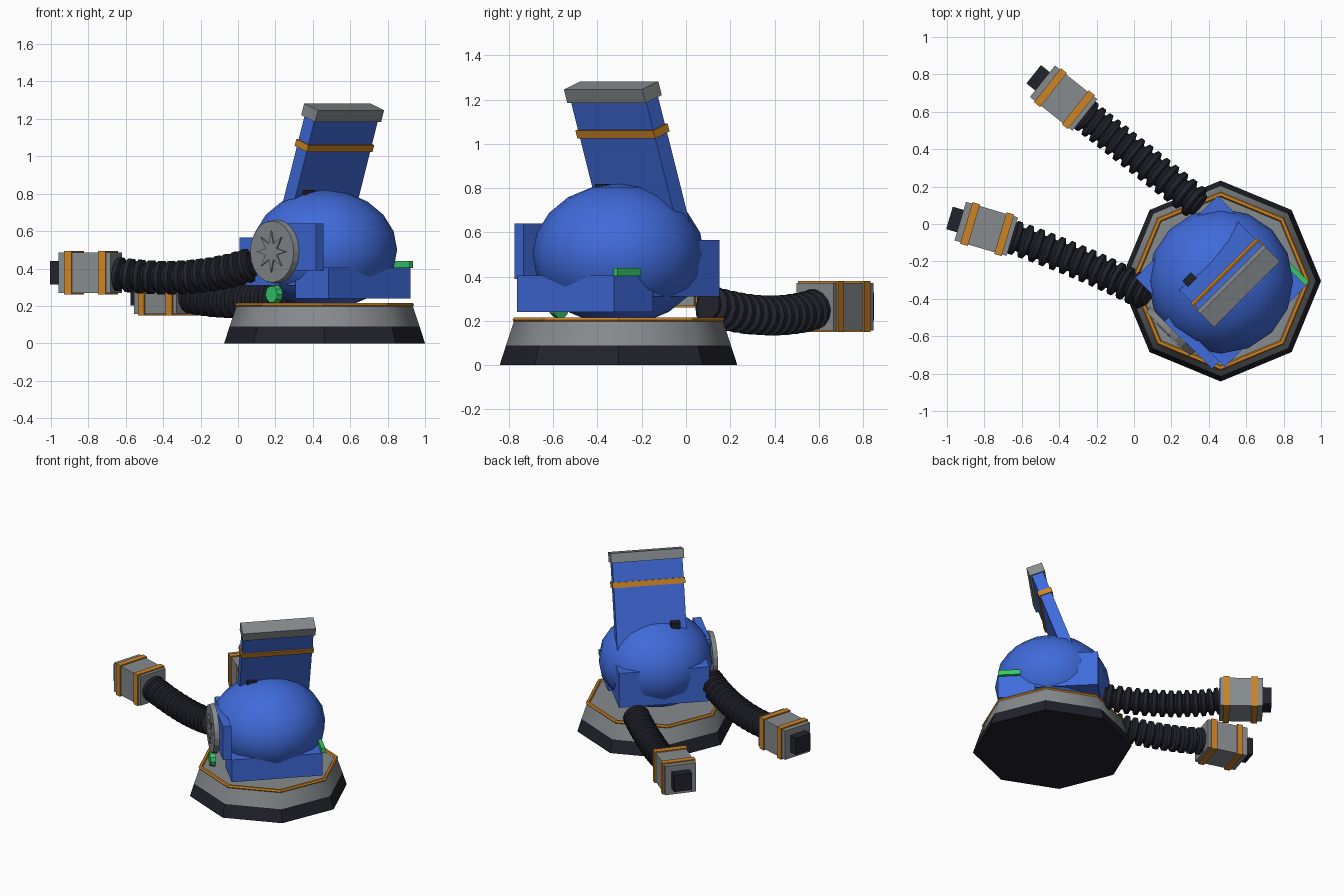
import bpy, bmesh, math
from mathutils import Matrix, Vector

cube = bpy.data.objects.get("Cube")
if cube:
    bpy.data.objects.remove(cube)


def material(name, rgb):
    m = bpy.data.materials.new(name)
    m.use_nodes = True
    m.diffuse_color = (*rgb, 1)
    m.node_tree.nodes["Principled BSDF"].inputs["Base Color"].default_value = (*rgb, 1)
    return m


BLUE = material("blue paint", (0.05, 0.145, 0.7))
GREY = material("grey metal", (0.24, 0.26, 0.27))
GOLD = material("orange trim", (0.6, 0.23, 0.02))
DARK = material("dark rubber", (0.016, 0.016, 0.026))
GREEN = material("green light", (0.035, 0.58, 0.14))

CENTRE = Matrix.Translation((0.463, -0.305, 0))
BODY = CENTRE @ Matrix.Rotation(math.radians(45), 4, 'Z')  # body faces its own -y


def finish(name, bm, mat, matrix=Matrix(), smooth=None):
    bmesh.ops.recalc_face_normals(bm, faces=bm.faces)
    mesh = bpy.data.meshes.new(name)
    bm.to_mesh(mesh)
    bm.free()
    mesh.materials.append(mat)
    ob = bpy.data.objects.new(name, mesh)
    bpy.context.collection.objects.link(ob)
    ob.matrix_world = matrix
    if smooth:
        bpy.ops.object.select_all(action='DESELECT')
        ob.select_set(True)
        bpy.context.view_layer.objects.active = ob
        bpy.ops.object.shade_smooth_by_angle(angle=math.radians(smooth))
    return ob


def box(name, size, loc, mat, frame=BODY, tilt=0):
    bm = bmesh.new()
    bmesh.ops.create_cube(bm, size=1, matrix=Matrix.Diagonal((*size, 1)))
    return finish(name, bm, mat,
                  frame @ Matrix.Translation(loc) @ Matrix.Rotation(tilt, 4, 'X'))


def cone(name, r1, r2, depth, loc, mat, sides, frame=BODY, turn=Matrix(), smooth=None):
    bm = bmesh.new()
    bmesh.ops.create_cone(bm, cap_ends=True, segments=sides,
                          radius1=r1, radius2=r2, depth=depth)
    return finish(name, bm, mat, frame @ Matrix.Translation(loc) @ turn, smooth)


def loft(rings, closed=False):
    """Skin a list of point rings; closed joins the last ring to the first."""
    bm = bmesh.new()
    loops = [[bm.verts.new(p) for p in ring] for ring in rings]
    n = len(loops[0])
    pairs = list(zip(loops, loops[1:])) + ([(loops[-1], loops[0])] if closed else [])
    for a, b in pairs:
        for i in range(n):
            j = (i + 1) % n
            bm.faces.new((a[i], a[j], b[j], b[i]))
    if not closed:
        bm.faces.new(loops[0])
        bm.faces.new(loops[-1])
    return bm


def circle(radius, z, sides):
    return [Vector((radius * math.cos(math.tau * i / sides),
                    radius * math.sin(math.tau * i / sides), z)) for i in range(sides)]


# Eight-sided stand
cone("stand_foot", 0.537, 0.508, 0.09, (0, 0, 0.045), DARK, 8, CENTRE)
cone("stand_skirt", 0.508, 0.47, 0.115, (0, 0, 0.1475), GREY, 8, CENTRE, smooth=50)
ring = [circle(r, z, 8) for r, z in ((0.479, 0.205), (0.472, 0.216), (0.456, 0.216),
                                     (0.449, 0.205), (0.456, 0.196), (0.472, 0.196))]
finish("stand_trim", loft(ring, closed=True), GOLD, CENTRE)

# Rounded shell
bm = bmesh.new()
bmesh.ops.create_uvsphere(bm, u_segments=16, v_segments=10, radius=1,
                          matrix=Matrix.Diagonal((0.388, 0.388, 0.32, 1)))
finish("shell", bm, BLUE, BODY @ Matrix.Translation((0, 0, 0.5)), smooth=60)

# Blocks around the shell
box("front_block", (0.62, 0.25, 0.165), (0, -0.215, 0.3225), BLUE)
box("back_block", (0.62, 0.42, 0.255), (0, 0.125, 0.4375), BLUE)
box("side_panel", (0.057, 0.36, 0.25), (-0.335, -0.12, 0.515), BLUE)

# Round side plate with a star, and a small lamp below it
sideways = Matrix.Rotation(math.radians(-90), 4, 'Y')
cone("side_disc", 0.172, 0.165, 0.034, (-0.381, 0, 0.49), GREY, 20, turn=sideways)
star = [[Vector((r * math.cos(k * math.pi / 8), r * math.sin(k * math.pi / 8), z))
         for k in range(16) for r in ((0.11, 0.045)[k % 2],)] for z in (0, 0.008)]
finish("disc_star", loft(star), GREY, BODY @ Matrix.Translation((-0.398, 0, 0.49)) @ sideways)
cone("side_lamp", 0.052, 0.045, 0.035, (-0.385, 0, 0.262), GREEN, 10, turn=sideways)
box("light_strip", (0.028, 0.15, 0.036), (0.318, -0.262, 0.422), GREEN)

# Leaning back plate
LEAN = math.radians(19.5)


def lean_at(z):
    return (0.05, 0.074 - math.tan(LEAN) * (z - 0.78), z)


box("back_plate", (0.48, 0.08, 0.7), lean_at(0.88), BLUE, tilt=LEAN)
box("plate_band", (0.497, 0.098, 0.038), lean_at(1.058), GOLD, tilt=LEAN)
box("plate_cap", (0.5, 0.11, 0.066), lean_at(1.233), GREY, tilt=LEAN)
box("plate_pin", (0.065, 0.15, 0.045), (-0.112, 0.07, 0.797), DARK)


def hose(name, start, middle, end, ribs=14, sides=14):
    """Ribbed tube along a gentle curve through three points."""
    a, m, c = Vector(start), Vector(middle), Vector(end)
    b = 2 * m - (a + c) / 2
    rings = []
    for k in range(ribs):
        for part, r in ((0.0, 0.066), (0.2, 0.066), (0.38, 0.092), (0.8, 0.092)):
            t = (k + part) / ribs
            point = a * (1 - t) ** 2 + b * 2 * t * (1 - t) + c * t * t
            along = (b - a) * (1 - t) + (c - b) * t
            turn = along.to_track_quat('Z', 'Y')
            rings.append([point + turn @ p for p in circle(r, 0, sides)])
    finish(name, loft(rings), DARK, smooth=35)


def arm(side, start, middle, end, hand, angle):
    hose(side + "_hose", start, middle, end)
    frame = Matrix.Translation(hand) @ Matrix.Rotation(math.radians(angle), 4, 'Z')
    box(side + "_hand", (0.29, 0.215, 0.215), (0, 0, 0), GREY, frame)
    box(side + "_hand_tip", (0.07, 0.125, 0.125), (0.17, 0, 0), DARK, frame)
    for label, x in (("inner", -0.1), ("outer", 0.09)):
        box(f"{side}_{label}_band", (0.042, 0.232, 0.232), (x, 0, 0), GOLD, frame)


# Two hose arms
arm("front_arm", (0.08, -0.38, 0.425), (-0.27, -0.215, 0.355), (-0.66, -0.066, 0.373),
    (-0.79, -0.026, 0.377), 163.4)
arm("back_arm", (0.35, 0.1, 0.27), (0.02, 0.36, 0.225), (-0.27, 0.588, 0.255),
    (-0.376, 0.673, 0.265), 141.5)
